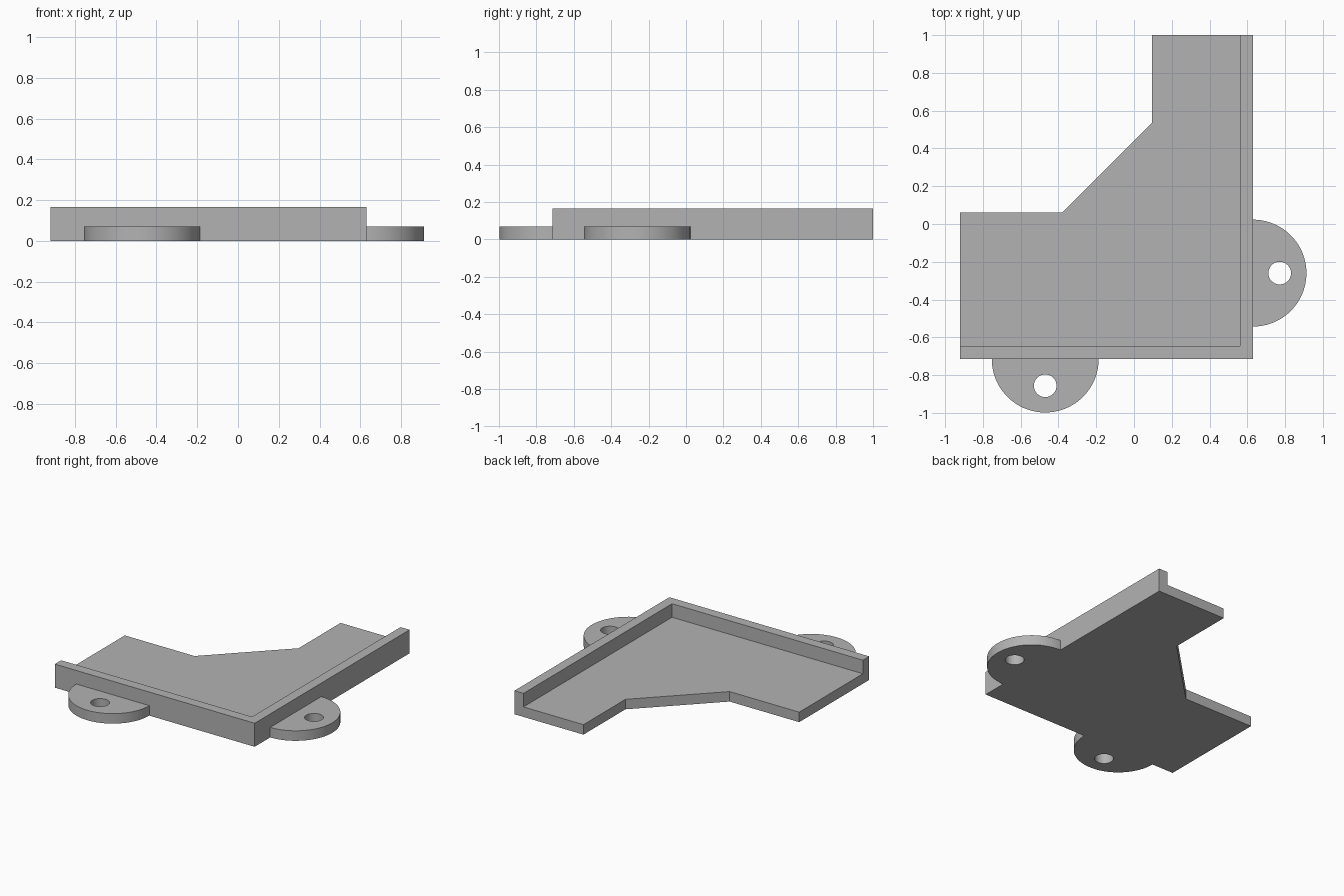
import bpy
import bmesh
from math import pi, sin, cos, radians
from mathutils import Vector

default = bpy.data.objects.get("Cube")
if default:
    bpy.data.objects.remove(default, do_unlink=True)

GREY = (0.45, 0.45, 0.45, 1)
grey = bpy.data.materials.new("plain grey")
grey.use_nodes = True
grey.diffuse_color = GREY
grey.node_tree.nodes["Principled BSDF"].inputs["Base Color"].default_value = GREY

BASE_H, WALL_H, WALL_T = 0.07, 0.165, 0.07
LEFT, RIGHT, FRONT, BACK = -0.92, 0.63, -0.715, 1.0
TAB_R, HOLE_R = 0.283, 0.06


def extruded(name, loops, height):
    """Fill closed 2D loops (outline first, then holes) and raise them from the ground."""
    bm = bmesh.new()
    edges = []
    for loop in loops:
        verts = [bm.verts.new((x, y, 0)) for x, y in loop]
        edges += [bm.edges.new((a, b)) for a, b in zip(verts, verts[1:] + verts[:1])]
    if len(loops) == 1:
        bm.faces.new(verts)
    else:
        bmesh.ops.triangle_fill(bm, edges=edges, use_beauty=True)
    result = bmesh.ops.extrude_face_region(bm, geom=bm.faces[:], use_keep_orig=True)
    top = [v for v in result["geom"] if isinstance(v, bmesh.types.BMVert)]
    bmesh.ops.translate(bm, vec=Vector((0, 0, height)), verts=top)
    bmesh.ops.recalc_face_normals(bm, faces=bm.faces[:])
    mesh = bpy.data.meshes.new(name)
    bm.to_mesh(mesh)
    bm.free()
    mesh.materials.append(grey)
    obj = bpy.data.objects.new(name, mesh)
    bpy.context.collection.objects.link(obj)
    return obj


def arc(cx, cy, r, start, sweep, count):
    return [(cx + r * cos(start + sweep * i / count),
             cy + r * sin(start + sweep * i / count)) for i in range(count)]


def mounting_tab(name, cx, cy, facing):
    """Half-round ear with a screw hole, pointing along the facing angle."""
    outline = arc(cx, cy, TAB_R, facing - pi / 2, pi, 48)
    outline.append((cx + TAB_R * cos(facing + pi / 2), cy + TAB_R * sin(facing + pi / 2)))
    hole = arc(cx + TAB_R / 2 * cos(facing), cy + TAB_R / 2 * sin(facing),
               HOLE_R, 0, 2 * pi, 40)
    tab = extruded(name, [outline, hole], BASE_H)
    bpy.ops.object.select_all(action="DESELECT")
    tab.select_set(True)
    bpy.context.view_layer.objects.active = tab
    bpy.ops.object.shade_smooth_by_angle(angle=radians(30))


# Corner floor plate with a diagonal inner edge
inner_x, inner_y = RIGHT - WALL_T, FRONT + WALL_T
extruded("floor_plate", [[
    (LEFT, inner_y), (inner_x, inner_y), (inner_x, BACK), (0.095, BACK),
    (0.095, 0.535), (-0.38, 0.06), (LEFT, 0.06)]], BASE_H)

# Raised lip along the two outer sides
extruded("corner_wall", [[
    (LEFT, FRONT), (RIGHT, FRONT), (RIGHT, BACK), (inner_x, BACK),
    (inner_x, inner_y), (LEFT, inner_y)]], WALL_H)

# Mounting ears
mounting_tab("front_mounting_tab", -0.47, FRONT, -pi / 2)
mounting_tab("side_mounting_tab", RIGHT, -0.26, 0)
